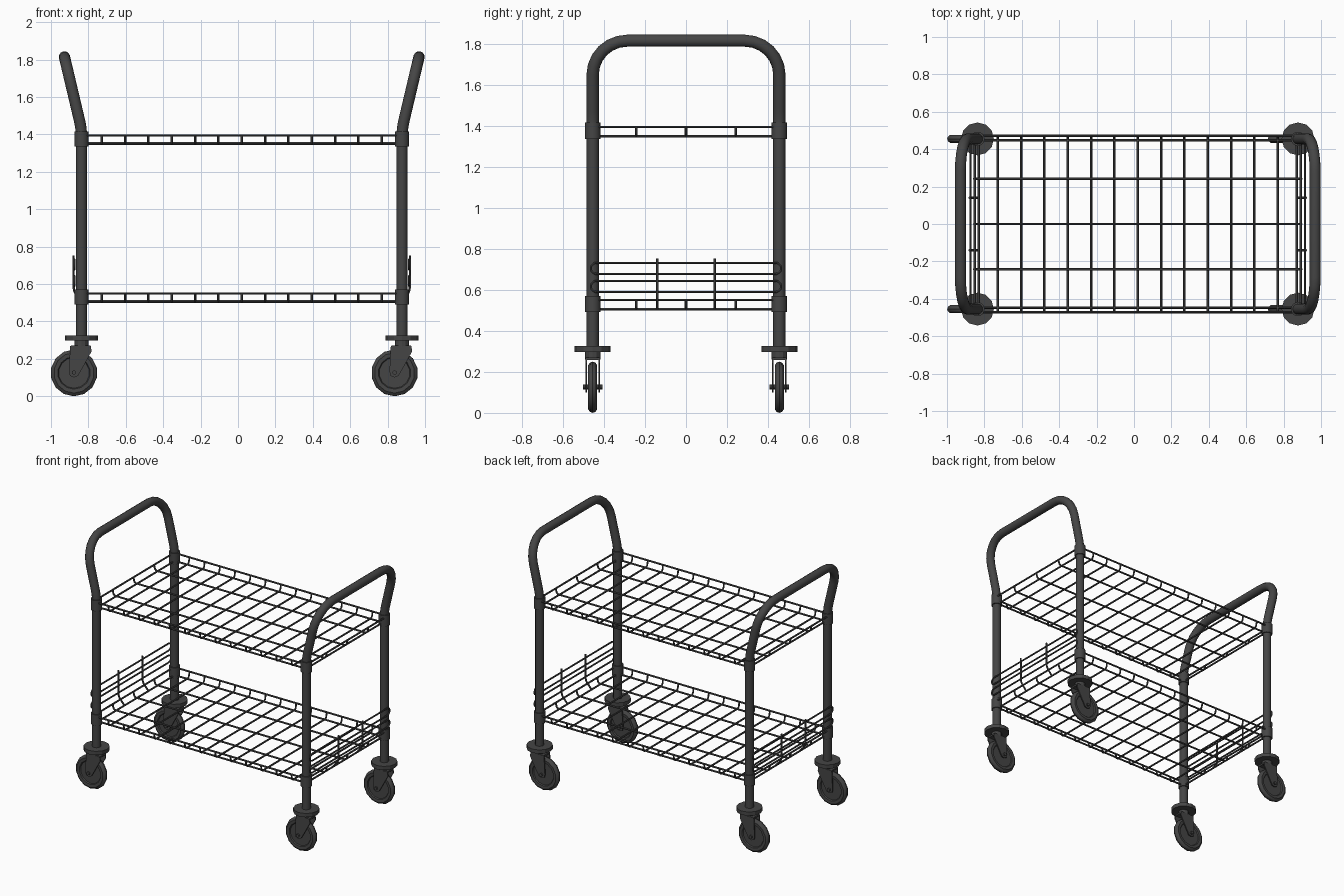
import bpy, bmesh, math
from mathutils import Vector, Matrix

if "Cube" in bpy.data.objects:
    bpy.data.objects.remove(bpy.data.objects["Cube"])

CX, PX, PY = 0.02, 0.857, 0.455      # cart centre, post offsets
dark = bpy.data.materials.new("dark_grey")
dark.diffuse_color = (0.06, 0.06, 0.06, 1)
dark.use_nodes = True
dark.node_tree.nodes["Principled BSDF"].inputs["Base Color"].default_value = dark.diffuse_color


def fillet(pts, radii, closed=False, steps=5):
    """Round the corners of a 3D path."""
    out, n = [], len(pts)
    P = [Vector(p) for p in pts]
    for i, p in enumerate(P):
        r = radii[i]
        if r == 0 or (not closed and i in (0, n - 1)):
            out.append(p)
            continue
        a = (P[i - 1] - p).normalized()
        b = (P[(i + 1) % n] - p).normalized()
        half = a.angle(b) / 2
        c = p + (a + b).normalized() * (r / math.sin(half))
        u = p + a * (r / math.tan(half)) - c
        v = p + b * (r / math.tan(half)) - c
        w = u.angle(v)
        for k in range(steps + 1):
            t = k / steps
            out.append(c + (u * math.sin((1 - t) * w) + v * math.sin(t * w)) / math.sin(w))
    return out


def tubes(name, paths, radius, res=1, closed=False):
    """Several round tubes in one object, turned into a mesh."""
    cu = bpy.data.curves.new(name, 'CURVE')
    cu.dimensions = '3D'
    cu.bevel_depth, cu.bevel_resolution, cu.use_fill_caps = radius, res, True
    for path in paths:
        s = cu.splines.new('POLY')
        s.points.add(len(path) - 1)
        for q, p in zip(s.points, path):
            q.co = (*p, 1)
        s.use_cyclic_u = closed
    ob = bpy.data.objects.new(name, cu)
    bpy.context.collection.objects.link(ob)
    select(ob)
    bpy.ops.object.convert(target='MESH')
    finish(bpy.context.object)


def select(ob):
    bpy.ops.object.select_all(action='DESELECT')
    ob.select_set(True)
    bpy.context.view_layer.objects.active = ob


def finish(ob, angle=50):
    ob.data.materials.clear()
    ob.data.materials.append(dark)
    select(ob)
    bpy.ops.object.shade_smooth_by_angle(angle=math.radians(angle))


def from_bmesh(name, bm, angle=50):
    bmesh.ops.recalc_face_normals(bm, faces=bm.faces[:])
    me = bpy.data.meshes.new(name)
    bm.to_mesh(me)
    bm.free()
    ob = bpy.data.objects.new(name, me)
    bpy.context.collection.objects.link(ob)
    finish(ob, angle)


def cyl(bm, loc, r, depth, seg=12, axis='Z'):
    m = Matrix.Translation(loc)
    if axis == 'Y':
        m = m @ Matrix.Rotation(math.pi / 2, 4, 'X')
    bmesh.ops.create_cone(bm, cap_ends=True, segments=seg, radius1=r, radius2=r,
                          depth=depth, matrix=m)


# Post and push-handle frames, one bent tube per end
for s, side in ((-1, "left"), (1, "right")):
    x, hx = CX + s * PX, CX + s * 0.948
    path = [(x, -PY, 0.3), (x, -PY, 1.43), (hx, -PY, 1.815),
            (hx, PY, 1.815), (x, PY, 1.43), (x, PY, 0.3)]
    tubes(side + "_handle_frame", [fillet(path, [0, .4, .17, .17, .4, 0], steps=6)], 0.03, 4)

# Wire shelves: z of the lower grid wires
for z, label in ((0.505, "lower"), (1.349, "upper")):
    top = z + 0.045
    rims = []
    for dz, ox, oy in ((0, 0.85, 0.447), (0.045, 0.872, 0.471)):
        for s in (-1, 1):
            rims.append([(CX - PX, s * oy, z + dz), (CX + PX, s * oy, z + dz)])
            rims.append([(CX + s * ox, -PY, z + dz), (CX + s * ox, PY, z + dz)])
    tubes(label + "_shelf_rim", rims, 0.0065)
    rr = [0, .02, .02, 0]
    cross = []
    for i in range(-6, 7):
        x = CX + i * 0.1247
        cross.append(fillet([(x, -.473, top), (x, -.465, z), (x, .465, z), (x, .473, top)], rr, steps=3))
    long = []
    for y in (-0.242, 0, 0.242):
        long.append(fillet([(CX - .875, y, top), (CX - .866, y, z + .004),
                            (CX + .866, y, z + .004), (CX + .875, y, top)], rr, steps=3))
    tubes(label + "_shelf_cross_wires", cross, 0.0065)
    tubes(label + "_shelf_long_wires", long, 0.0065)

    # Collars joining shelf to posts
    bm = bmesh.new()
    for sx in (-1, 1):
        for sy in (-1, 1):
            cyl(bm, (CX + sx * PX, sy * PY, z + 0.026), 0.038, 0.08, 16)
    from_bmesh(label + "_shelf_collars", bm)

# End guards above the lower shelf: two rounded loops and two uprights
for s, side in ((-1, "left"), (1, "right")):
    x = CX + s * 0.894
    loops = []
    for za, zb in ((0.678, 0.731), (0.59, 0.643)):
        loops.append(fillet([(x, -.464, za), (x, .464, za), (x, .464, zb), (x, -.464, zb)],
                            [.026] * 4, closed=True))
    tubes(side + "_guard_loops", loops, 0.006, closed=True)
    ups = [fillet([(x + s * .006, y, 0.752), (x + s * .004, y, 0.56), (CX + s * .85, y, 0.505)],
                  [0, .05, 0]) for y in (-0.14, 0.14)]
    tubes(side + "_guard_uprights", ups, 0.0065)

# Casters, all trailing towards -x
cheek = [(-.02, .27), (.09, .27), (.094, .24), (.045, .15), (.022, .11),
         (0, .1), (-.022, .11), (-.027, .135)]
tyre = [(0, -.012), (.082, -.012), (.087, -.02), (.108, -.022), (.121, -.012), (.125, 0),
        (.121, .012), (.108, .022), (.087, .02), (.082, .012), (0, .012)]
for sx, a in ((-1, "left"), (1, "right")):
    for sy, b in ((-1, "front"), (1, "back")):
        x, y = CX + sx * PX, sy * PY
        wx, name = x - 0.04, b + "_" + a + "_caster"
        # Bumper disc, stem, crown and axle
        bm = bmesh.new()
        cyl(bm, (x, y, 0.311), 0.088, 0.028, 12)
        cyl(bm, (x, y, 0.28), 0.037, 0.04, 12)
        cyl(bm, (wx, y, 0.127), 0.012, 0.094, 8, 'Y')
        bmesh.ops.create_cube(bm, size=1, matrix=Matrix.Translation((wx + .036, y, .265))
                              @ Matrix.Diagonal((.105, .066, .012, 1)))
        # Fork cheeks
        for k in (-1, 1):
            f = bm.faces.new([bm.verts.new((wx + p, y + k * 0.028, q)) for p, q in cheek])
            r = bmesh.ops.extrude_face_region(bm, geom=[f])
            vs = [g for g in r["geom"] if isinstance(g, bmesh.types.BMVert)]
            bmesh.ops.translate(bm, verts=vs, vec=(0, k * 0.008, 0))
        from_bmesh(name + "_fork", bm, 25)
        # Wheel lathed about its axle
        bm = bmesh.new()
        vs = [bm.verts.new((wx, y + w, 0.125 - r)) for r, w in tyre]
        es = [bm.edges.new(e) for e in zip(vs, vs[1:])]
        bmesh.ops.spin(bm, geom=vs + es, cent=(wx, y, 0.125), axis=(0, 1, 0),
                       angle=2 * math.pi, steps=14, use_duplicate=False)
        bmesh.ops.remove_doubles(bm, verts=bm.verts[:], dist=1e-4)
        from_bmesh(name + "_wheel", bm, 25)
